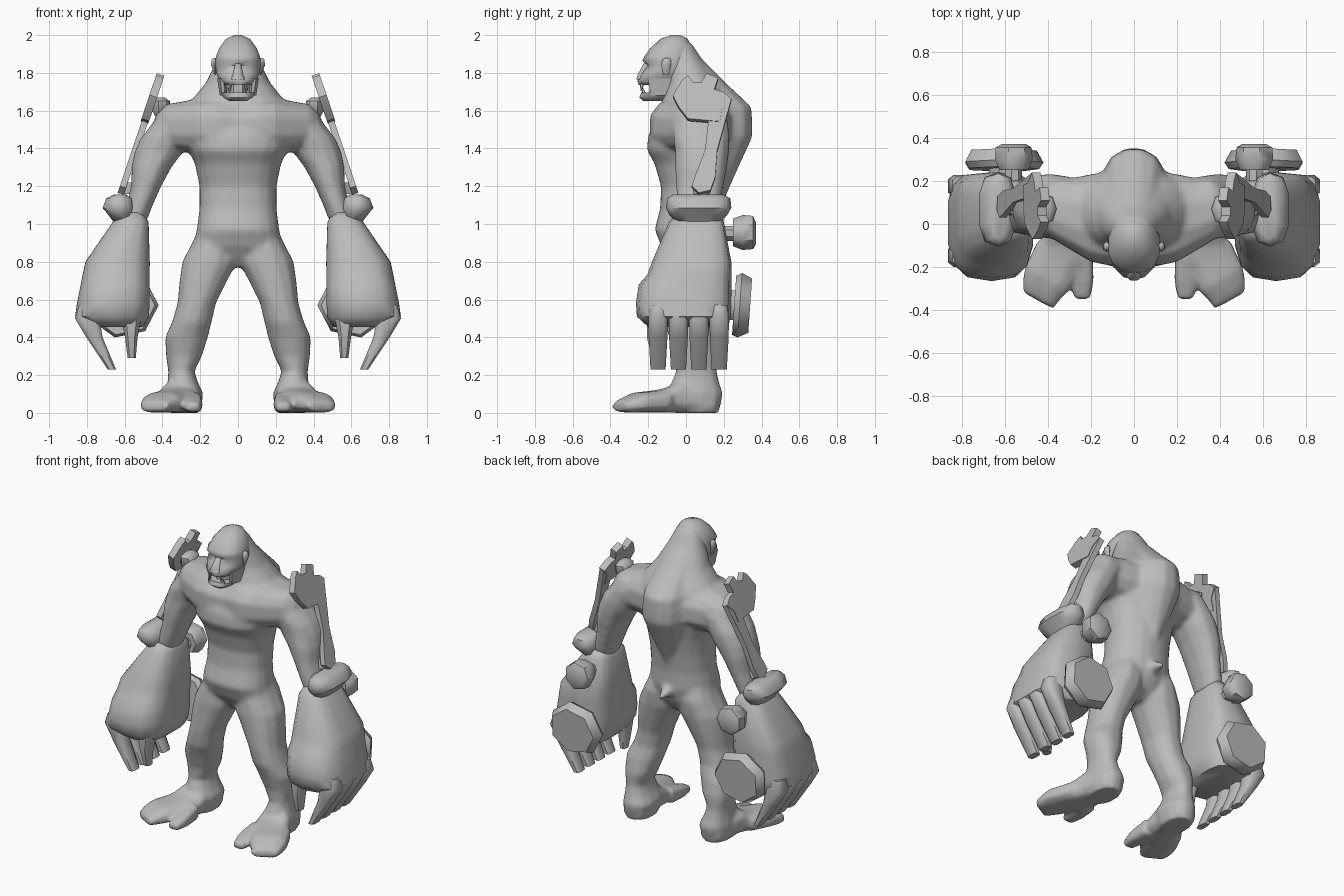
import bpy, bmesh, math
from mathutils import Matrix

grey = bpy.data.materials.new("grey")
grey.diffuse_color = (0.5, 0.5, 0.5, 1)


def finish(name, bm, mirror, angle):
    bmesh.ops.recalc_face_normals(bm, faces=bm.faces)
    me = bpy.data.meshes.new(name)
    bm.to_mesh(me)
    bm.free()
    ob = bpy.data.objects.new(name, me)
    bpy.context.collection.objects.link(ob)
    me.materials.append(grey)
    bpy.ops.object.select_all(action='DESELECT')
    ob.select_set(True)
    bpy.context.view_layer.objects.active = ob
    bpy.ops.object.shade_smooth_by_angle(angle=math.radians(angle))
    if mirror:
        ob.modifiers.new("mirror", 'MIRROR').use_mirror_merge = False
    return ob


def loft(name, rings, n=10, power=1.0, axis='z', mirror=True, angle=50, front=None):
    """Skin rings of (position, a0, a1, b0, b1) along z (a=x, b=y), y (x, z) or x (y, z)."""
    bm = bmesh.new()
    loops = []
    for p, a0, a1, b0, b1 in rings:
        loop = []
        for k in range(n):
            t = 2 * math.pi * (k + 0.5) / n
            c, s = math.cos(t), math.sin(t)
            e = front if front and s < 0 else power
            a = (a0 + a1) / 2 + (a1 - a0) / 2 * math.copysign(abs(c) ** e, c)
            b = (b0 + b1) / 2 + (b1 - b0) / 2 * math.copysign(abs(s) ** e, s)
            loop.append(bm.verts.new({'z': (a, b, p), 'y': (a, p, b), 'x': (p, a, b)}[axis]))
        loops.append(loop)
    for a, b in zip(loops, loops[1:]):
        for k in range(n):
            bm.faces.new((a[k], a[(k + 1) % n], b[(k + 1) % n], b[k]))
    bm.faces.new(loops[0])
    bm.faces.new(loops[-1])
    return finish(name, bm, mirror, angle)


# Torso running up to the skull, with a narrow hunch on the back
torso = loft("body", [
    (0.77, -.05, .05, -.05, .08), (0.82, -.17, .17, -.09, .14),
    (0.88, -.235, .235, -.13, .175), (0.97, -.22, .22, -.167, .20),
    (1.08, -.205, .205, -.138, .20), (1.20, -.205, .205, -.133, .215),
    (1.32, -.23, .23, -.168, .235), (1.39, -.265, .265, -.208, .25),
    (1.46, -.29, .29, -.203, .26), (1.54, -.30, .30, -.175, .26),
    (1.62, -.28, .28, -.138, .255), (1.67, -.235, .235, -.122, .235),
    (1.75, -.17, .17, -.10, .18), (1.85, -.122, .122, -.10, .10),
    (1.95, -.08, .08, -.10, .035), (1.99, -.03, .03, -.08, -.01)],
    n=20, power=1.0, front=0.8, mirror=False)
hump = loft("hump", [
    (1.14, -.04, .04, .05, .21), (1.30, -.11, .11, .05, .28),
    (1.46, -.15, .15, .05, .355), (1.54, -.15, .15, .05, .355),
    (1.62, -.14, .14, .05, .35), (1.75, -.12, .12, -.02, .21),
    (1.88, -.08, .08, -.05, .08)], n=12, mirror=False)
tail = loft("tail", [(.12, -.09, .09, .88, 1.05), (.20, -.045, .045, .91, .99),
                     (.28, -.012, .012, .92, .94)], n=6, axis='y', mirror=False)

# Shoulder girdle and arms
girdle = loft("shoulders", [
    (0.0, -.185, .24, 1.37, 1.66), (.12, -.198, .25, 1.37, 1.675),
    (.20, -.18, .235, 1.37, 1.67), (.30, -.12, .215, 1.38, 1.65),
    (.38, -.07, .21, 1.40, 1.637), (.43, -.02, .17, 1.44, 1.59)],
    n=12, power=0.8, axis='x')
arm = loft("arm", [
    (1.63, .26, .40, 0, .15), (1.60, .23, .425, -.05, .20),
    (1.54, .22, .45, -.07, .225), (1.45, .26, .52, -.07, .235),
    (1.38, .29, .55, -.06, .23), (1.30, .35, .565, -.06, .22),
    (1.20, .405, .568, -.055, .20), (1.10, .45, .59, -.05, .18),
    (1.02, .48, .62, -.04, .16)], n=12, power=0.9)

# Legs
leg = loft("leg", [
    (1.0, .04, .20, -.10, .15), (.90, .01, .245, -.12, .18),
    (.80, .0, .298, -.13, .17), (.70, .055, .312, -.13, .15),
    (.58, .115, .322, -.13, .125), (.48, .138, .352, -.12, .125),
    (.40, .157, .388, -.09, .15), (.30, .19, .383, -.06, .168),
    (.22, .23, .37, -.055, .165), (.16, .21, .375, -.08, .178),
    (.10, .18, .385, -.10, .20), (.0, .20, .37, -.06, .175)], n=12, power=0.9)

# Feet split into a broad outer toe and a small inner toe
foot = loft("foot", [
    (.16, .21, .36, 0, .10), (.05, .195, .39, 0, .15), (-.03, .20, .41, 0, .175),
    (-.10, .20, .44, 0, .135), (-.19, .215, .47, 0, .115)], n=10, power=0.7, axis='y')
outer = loft("outer_toe", [
    (-.08, .25, .45, 0, .125), (-.24, .30, .51, 0, .11),
    (-.31, .345, .52, 0, .085), (-.36, .37, .52, .005, .06)],
    n=8, power=0.7, axis='y')
outer.data.transform(Matrix(((1, 0, 0, 0), (.55, 1, 0, -.24), (0, 0, 1, 0), (0, 0, 0, 1))))
inner = loft("inner_toe", [
    (-.14, .19, .30, 0, .115), (-.26, .185, .285, 0, .085),
    (-.35, .20, .28, .005, .055)], n=8, power=0.6, axis='y')

# Fuse the body parts into one soft skin
bpy.ops.object.select_all(action='DESELECT')
for ob in (tail, hump, girdle, arm, leg, foot, outer, inner, torso):
    ob.select_set(True)
bpy.context.view_layer.objects.active = torso
bpy.ops.object.convert(target='MESH')
bpy.ops.object.join()
skin = torso.modifiers.new("fuse", 'REMESH')
skin.mode = 'VOXEL'
skin.voxel_size = 0.013
skin.use_smooth_shade = True
soften = torso.modifiers.new("soften", 'SMOOTH')
soften.factor = 0.5
soften.iterations = 9

# Head, open jaw and face details
loft("head", [
    (1.735, -.07, .07, -.25, -.02), (1.76, -.10, .10, -.258, 0),
    (1.80, -.118, .118, -.235, .02), (1.84, -.122, .122, -.205, .03),
    (1.865, -.122, .122, -.23, .03), (1.89, -.118, .118, -.218, .03),
    (1.93, -.102, .102, -.19, .03), (1.98, -.065, .065, -.135, .01),
    (2.0, -.02, .02, -.08, -.03)],
    n=14, power=0.85, mirror=False, angle=70)
loft("mouth", [(1.67, -.06, .06, -.20, -.05), (1.75, -.06, .06, -.20, -.05)],
     n=8, mirror=False)
loft("jaw", [(1.65, -.045, .045, -.225, -.11), (1.67, -.08, .08, -.25, -.06),
             (1.695, -.095, .095, -.24, -.03)], n=12, power=0.8, mirror=False)
loft("cheek", [(1.68, .055, .098, -.19, -.04), (1.77, .06, .112, -.21, -.04)], n=8)
loft("nose", [(1.765, -.04, .04, -.265, -.2), (1.79, -.03, .03, -.258, -.2),
              (1.85, -.015, .015, -.225, -.18)], n=8, mirror=False, angle=80)
loft("ear", [(1.79, .115, .125, -.12, -.09), (1.84, .11, .145, -.13, -.08),
             (1.87, .11, .142, -.125, -.08), (1.88, .115, .13, -.11, -.09)], n=6)
loft("upper_fang", [(1.705, .038, .042, -.24, -.236), (1.74, .032, .05, -.245, -.22)], n=5)
loft("lower_fang", [(1.69, .042, .06, -.235, -.21), (1.72, .049, .053, -.23, -.226)], n=5)

# Oversized hands with cuffs
loft("cuff", [
    (1.01, .56, .66, -.05, .18), (1.05, .555, .69, -.09, .22),
    (1.085, .545, .72, -.105, .24), (1.135, .56, .70, -.10, .235),
    (1.155, .59, .66, -.07, .20)], n=10, power=0.7)
loft("hand", [
    (1.06, .50, .63, -.05, .17), (1.01, .472, .665, -.09, .20),
    (.80, .465, .81, -.18, .24), (.73, .465, .825, -.205, .24),
    (.68, .465, .835, -.25, .24), (.58, .465, .855, -.265, .24),
    (.51, .47, .865, -.26, .235), (.455, .50, .78, -.20, .225)],
    n=14, power=0.5, front=0.7, angle=60)
loft("thumb", [(.50, .51, .62, -.21, -.09), (.40, .53, .60, -.21, -.11),
               (.29, .54, .585, -.18, -.12)], n=8, power=0.7)
for i in range(4):
    y = -.148 + .108 * i
    loft(f"finger_{i + 1}", [
        (.57, .74, .845, y - .045, y + .045), (.50, .73, .866, y - .054, y + .054),
        (.40, .715, .805, y - .052, y + .052), (.23, .645, .69, y - .042, y + .042)],
        n=8, power=0.6)

# Knobs on the back of each hand
knob = loft("large_knob", [
    (.20, .54, .68, .49, .65), (.255, .54, .68, .49, .65),
    (.255, .44, .78, .41, .73), (.285, .42, .80, .395, .745),
    (.34, .45, .77, .42, .715)], n=7, axis='y')
knob.data.transform(Matrix(((1, 0, 0, 0), (0, 1, .07, -.04), (0, 0, 1, 0), (0, 0, 0, 1))))
loft("small_knob", [
    (.16, .52, .60, .91, .99), (.25, .52, .60, .91, .99),
    (.25, .49, .63, .88, 1.03), (.30, .47, .655, .86, 1.05),
    (.355, .475, .65, .865, 1.045), (.37, .50, .62, .89, 1.01)], n=7, axis='y')


# Notched shoulder plate and the strut below it, leaning outward
def leaning_plate(name, outline, thick, shift=0):
    bm = bmesh.new()
    base = bm.faces.new([bm.verts.new((.385 + shift + (1.8 - z) * .335, y, z))
                         for y, z in outline])
    out = bmesh.ops.extrude_face_region(bm, geom=[base])["geom"]
    bmesh.ops.translate(bm, vec=(thick, 0, thick * .33),
                        verts=[v for v in out if isinstance(v, bmesh.types.BMVert)])
    return finish(name, bm, True, 30)


leaning_plate("shoulder_plate", [
    (-.07, 1.67), (-.02, 1.75), (.01, 1.775), (.04, 1.735), (.08, 1.735),
    (.11, 1.785), (.17, 1.76), (.15, 1.70), (.20, 1.685), (.24, 1.65),
    (.19, 1.60), (.18, 1.53), (.01, 1.545), (-.04, 1.61)], .04)
leaning_plate("strut", [
    (.12, 1.55), (.18, 1.62), (.24, 1.65), (.165, 1.38), (.155, 1.24),
    (.13, 1.17), (.07, 1.155), (.03, 1.19), (.05, 1.25), (.10, 1.38)], .032, .004)
loft("plate_mount", [(1.57, .40, .44, .03, .11), (1.60, .355, .46, .0, .14),
                     (1.65, .36, .46, .0, .14), (1.67, .39, .43, .03, .11)], n=7)
loft("strut_pin", [(1.16, .54, .61, .04, .13), (1.22, .52, .59, .04, .13)], n=6)
